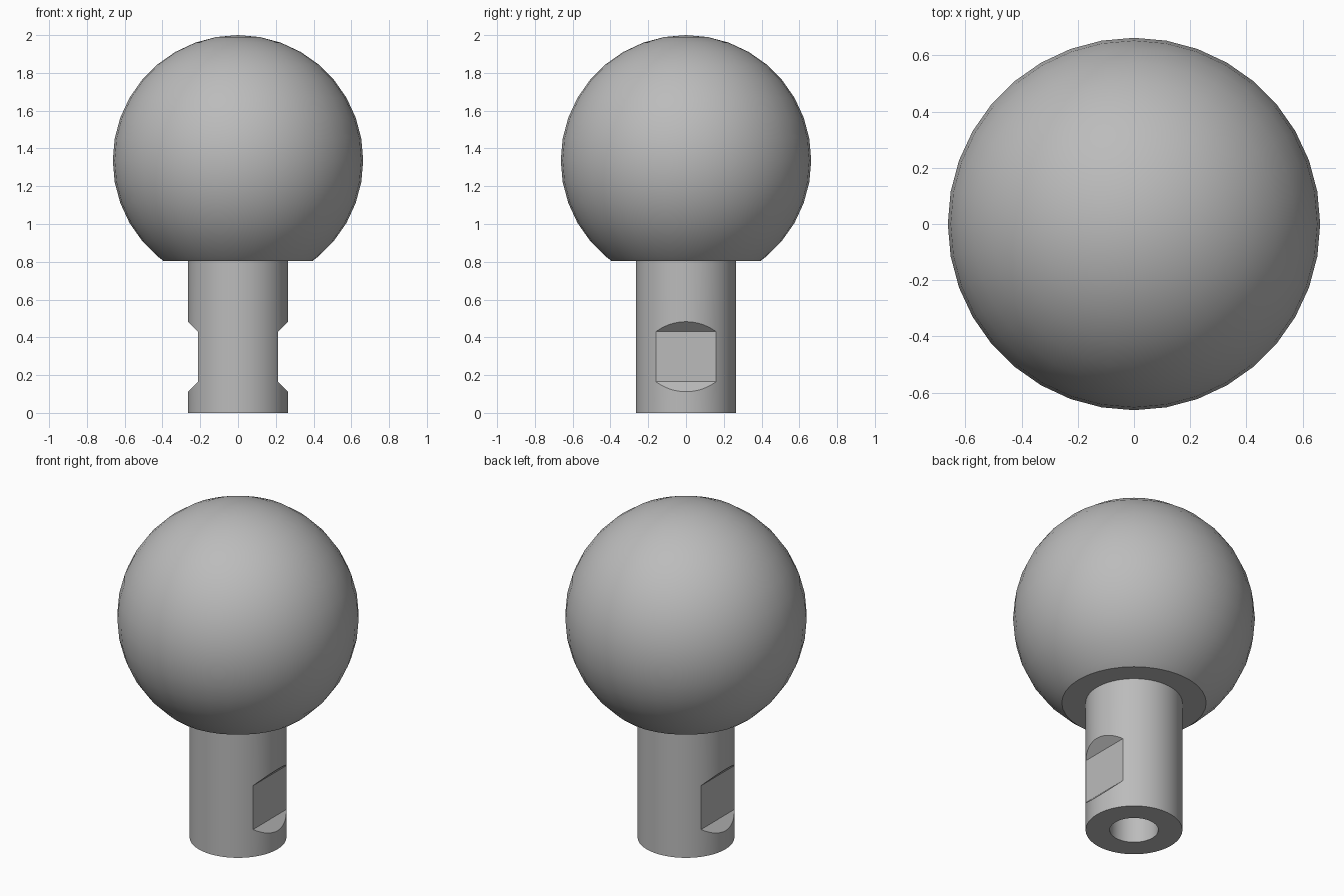
import bpy, bmesh, math
from mathutils import Matrix, Vector

old = bpy.data.objects.get("Cube")
if old:
    bpy.data.objects.remove(old, do_unlink=True)

steel = bpy.data.materials.new("plain grey")
steel.use_nodes = True
GREY = (0.5, 0.5, 0.5, 1)
steel.diffuse_color = GREY
steel.node_tree.nodes["Principled BSDF"].inputs["Base Color"].default_value = GREY


def add_object(name, bm):
    bmesh.ops.remove_doubles(bm, verts=bm.verts, dist=1e-5)
    bmesh.ops.recalc_face_normals(bm, faces=bm.faces)
    mesh = bpy.data.meshes.new(name)
    bm.to_mesh(mesh)
    bm.free()
    mesh.materials.append(steel)
    obj = bpy.data.objects.new(name, mesh)
    bpy.context.collection.objects.link(obj)
    return obj


def lathe(name, profile, steps, closed=False):
    """Revolve a profile of (radius, z) points about the z axis."""
    bm = bmesh.new()
    verts = [bm.verts.new((r, 0, z)) for r, z in profile]
    edges = [bm.edges.new(pair) for pair in zip(verts, verts[1:])]
    if closed:
        edges.append(bm.edges.new((verts[-1], verts[0])))
    bmesh.ops.spin(bm, geom=verts + edges, cent=(0, 0, 0), axis=(0, 0, 1),
                   angle=math.tau, steps=steps, use_merge=True)
    return add_object(name, bm)


def smooth(obj):
    bpy.ops.object.select_all(action='DESELECT')
    obj.select_set(True)
    bpy.context.view_layer.objects.active = obj
    bpy.ops.object.shade_smooth_by_angle(angle=math.radians(30))


# Ball with its underside cut flat
R, TOP, SEAT = 0.663, 2.0, 0.805
CENTRE = TOP - R
last = math.acos((SEAT - CENTRE) / R)
angles = [math.radians(a) for a in range(0, 141, 10)] + [last]
arc = [(R * math.sin(a), CENTRE + R * math.cos(a)) for a in angles]
ball = lathe("ball", arc + [(0, SEAT)], 36)
smooth(ball)

# Hollow stem with a blind bore from below
STEM, BORE, DEPTH = 0.265, 0.133, 0.6
stem = lathe("stem", [(0, DEPTH), (BORE, DEPTH), (BORE, 0), (STEM, 0),
                      (STEM, SEAT), (0, SEAT)], 72)

# Wrench flats with sloped ends, cut into both sides of the stem
FLAT, OUT, LOW, HIGH = 0.212, 0.312, 0.165, 0.43
slope = OUT - FLAT
section = [(FLAT, LOW), (FLAT, HIGH), (OUT, HIGH + slope), (OUT, LOW - slope)]
bm = bmesh.new()
for side in (1, -1):
    face = bm.faces.new([bm.verts.new((side * x, -0.4, z)) for x, z in section])
    sweep = bmesh.ops.extrude_face_region(bm, geom=[face], use_keep_orig=True)
    moved = [g for g in sweep["geom"] if isinstance(g, bmesh.types.BMVert)]
    bmesh.ops.translate(bm, verts=moved, vec=(0, 0.8, 0))
cutter = add_object("wrench_flat_cutter", bm)
cutter.hide_render = True
cutter.hide_set(True)

cut = stem.modifiers.new("wrench flats", 'BOOLEAN')
cut.operation = 'DIFFERENCE'
cut.solver = 'EXACT'
cut.object = cutter

# Bake the cut so the stem can be shaded with sharp edges
depsgraph = bpy.context.evaluated_depsgraph_get()
baked = bpy.data.meshes.new_from_object(stem.evaluated_get(depsgraph))
stem.modifiers.clear()
stem.data = baked
bpy.data.objects.remove(cutter, do_unlink=True)
smooth(stem)
